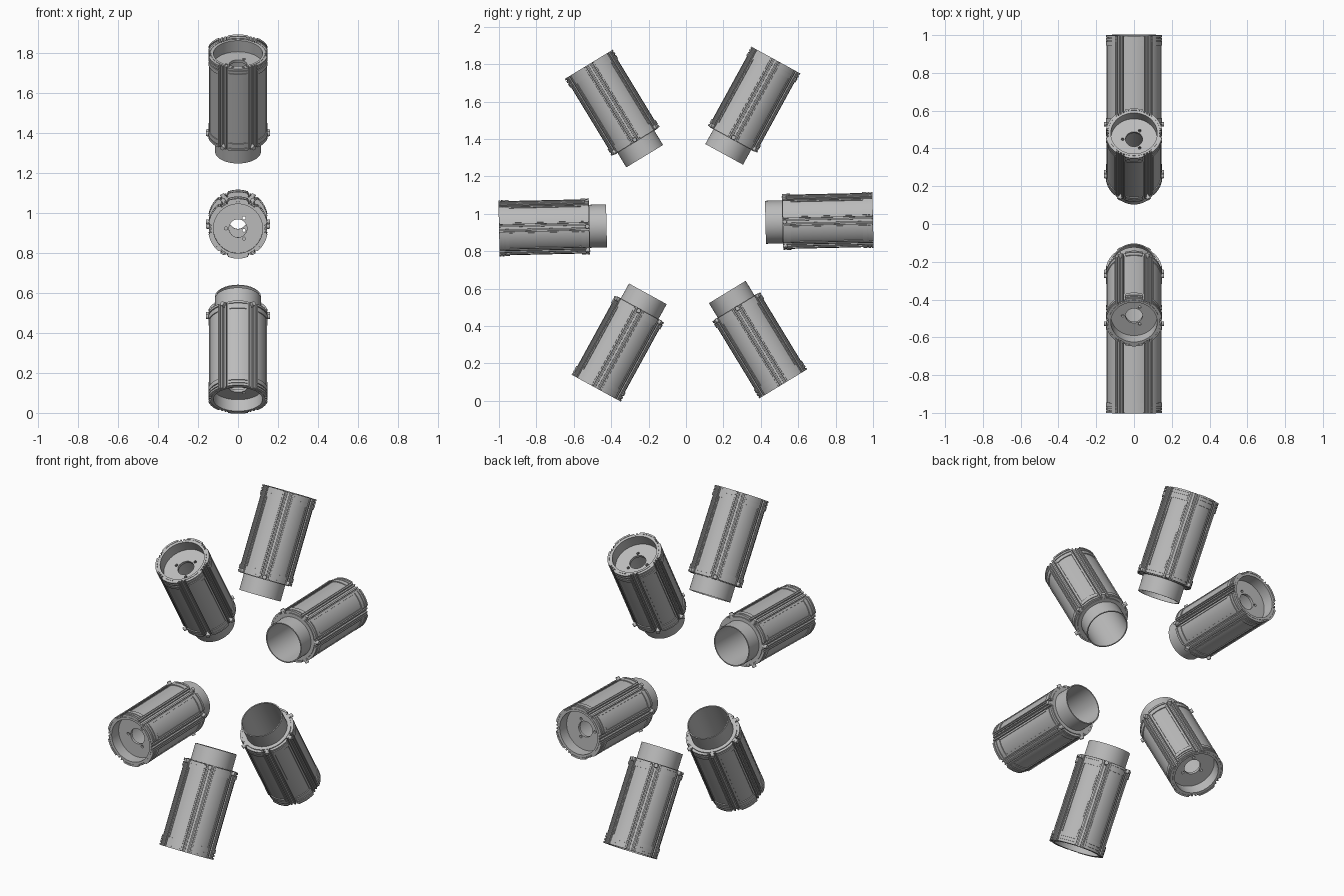
import bpy, bmesh
from math import sin, cos, pi, radians
from mathutils import Matrix

old = bpy.data.objects.get("Cube")
if old:
    bpy.data.objects.remove(old, do_unlink=True)

grey = bpy.data.materials.new("mid_grey")
grey.use_nodes = True
colour = (0.5, 0.5, 0.5, 1)
grey.diffuse_color = colour
grey.node_tree.nodes["Principled BSDF"].inputs["Base Color"].default_value = colour

SEGMENTS = 48
TILT = 1.3          # small turn of the whole radial array, in degrees
CENTRE_Z = 0.945
placements = [Matrix.Translation((0, 0, CENTRE_Z)) @ Matrix.Rotation(radians(TILT + 60 * i - 90), 4, "X")
              for i in range(6)]


def place_six(bm, name):
    """Share one mesh, built along local z, between the six canisters."""
    bmesh.ops.recalc_face_normals(bm, faces=bm.faces)
    mesh = bpy.data.meshes.new(name)
    bm.to_mesh(mesh)
    bm.free()
    mesh.materials.append(grey)
    for i, matrix in enumerate(placements):
        ob = bpy.data.objects.new(f"{name}_{i + 1}", mesh)
        ob.matrix_world = matrix
        bpy.context.collection.objects.link(ob)
    bpy.ops.object.select_all(action="DESELECT")
    ob.select_set(True)
    bpy.context.view_layer.objects.active = ob
    bpy.ops.object.shade_smooth_by_angle(angle=radians(30))


def lathe(bm, profile):
    """Revolve a closed (radius, z) loop."""
    rings = [[bm.verts.new((r * cos(2 * pi * k / SEGMENTS), r * sin(2 * pi * k / SEGMENTS), z))
              for r, z in profile] for k in range(SEGMENTS)]
    n = len(profile)
    for k in range(SEGMENTS):
        a, b = rings[k], rings[(k + 1) % SEGMENTS]
        for j in range(n):
            bm.faces.new((a[j], b[j], b[(j + 1) % n], a[(j + 1) % n]))


def arc_block(bm, angle, half, r0, r1, z0, z1, steps=6):
    """Curved block centred on an angle, in degrees."""
    rows = []
    for k in range(steps + 1):
        t = radians(angle - half + 2 * half * k / steps)
        rows.append([bm.verts.new((r * cos(t), r * sin(t), z))
                     for r, z in ((r0, z0), (r1, z0), (r1, z1), (r0, z1))])
    for a, b in zip(rows, rows[1:]):
        for j in range(4):
            bm.faces.new((a[j], b[j], b[(j + 1) % 4], a[(j + 1) % 4]))
    bm.faces.new(rows[0])
    bm.faces.new(rows[-1])


# Hollow body with its narrower open neck and recessed outer end
bm = bmesh.new()
lathe(bm, [(0.115, 0.425), (0.115, 0.515), (0.135, 0.515), (0.135, 1.0),
           (0.123, 1.0), (0.123, 0.92), (0.109, 0.92), (0.109, 0.425)])
place_six(bm, "canister_body")

# Recessed end disc with a centre hole and three screw holes
bm = bmesh.new()
holes = [(0, 0, 0.123, SEGMENTS), (0, 0, 0.045, 32)]
holes += [(0.06 * cos(radians(a)), 0.06 * sin(radians(a)), 0.008, 12) for a in (60, 180, 300)]
edges = []
for x, y, r, n in holes:
    loop = [bm.verts.new((x + r * cos(2 * pi * k / n), y + r * sin(2 * pi * k / n), 0.92)) for k in range(n)]
    edges += [bm.edges.new((loop[k], loop[(k + 1) % n])) for k in range(n)]
bmesh.ops.triangle_fill(bm, edges=edges, use_beauty=True)
thick = bmesh.ops.extrude_face_region(bm, geom=bm.faces[:], use_keep_orig=True)
bmesh.ops.translate(bm, vec=(0, 0, 0.015),
                    verts=[v for v in thick["geom"] if isinstance(v, bmesh.types.BMVert)])
place_six(bm, "end_disc")

# Six raised side panels, centred on the local y direction
bm = bmesh.new()
for i in range(6):
    arc_block(bm, 30 + 60 * i, 22, 0.133, 0.145, 0.52, 0.998)
place_six(bm, "side_panel")

# Stepped clips at both ends of each panel
bm = bmesh.new()
for i in range(6):
    for z0, z1 in ((0.518, 0.53), (0.535, 0.56), (0.945, 0.968), (0.973, 0.985), (0.99, 1.0)):
        arc_block(bm, 30 + 60 * i, 19, 0.14, 0.15, z0, z1)
place_six(bm, "panel_clip")

# Paired rails running along the gaps between panels
bm = bmesh.new()
for i in range(6):
    for side in (-1, 1):
        arc_block(bm, 60 * i + side * 4, 1.6, 0.133, 0.145, 0.517, 1.0, 2)
        arc_block(bm, 30 + 60 * i + side * 18, 1.2, 0.14, 0.149, 0.56, 0.945, 2)
place_six(bm, "guide_rail")

# Small knobs at the neck end of each gap
bm = bmesh.new()
for i in range(6):
    turn = Matrix.Rotation(radians(60 * i), 4, "Z")
    bmesh.ops.create_cone(bm, cap_ends=True, segments=12, radius1=0.013, radius2=0.011, depth=0.026,
                          matrix=turn @ Matrix.Translation((0.147, 0, 0.528)) @ Matrix.Rotation(pi / 2, 4, "Y"))
place_six(bm, "knob")
